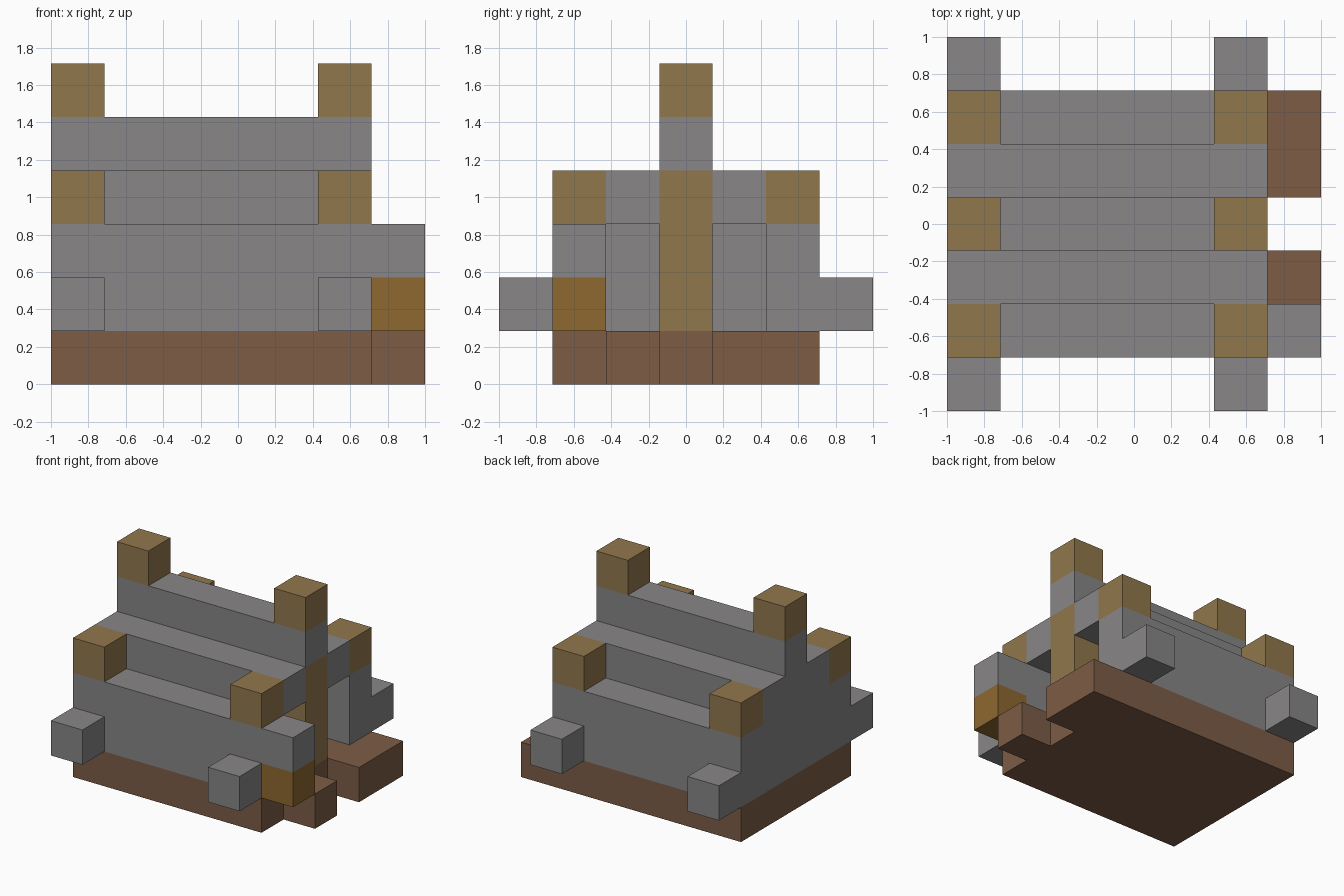
import bpy
import bmesh
from mathutils import Vector

cube = bpy.data.objects.get("Cube")
if cube:
    bpy.data.objects.remove(cube, do_unlink=True)

CELL = 2 / 7  # edge of one building block


def material(name, rgb):
    """Flat material from 0-255 display values."""
    linear = [((c / 255 + 0.055) / 1.055) ** 2.4 for c in rgb]
    mat = bpy.data.materials.new(name)
    mat.use_nodes = True
    mat.diffuse_color = (*linear, 1)
    bsdf = mat.node_tree.nodes["Principled BSDF"]
    bsdf.inputs["Base Color"].default_value = (*linear, 1)
    bsdf.inputs["Roughness"].default_value = 0.9
    return mat


STONE = material("grey stone", (136, 134, 135))
TIMBER = material("pale timber", (145, 119, 77))
CRATE = material("amber wood", (142, 104, 48))
EARTH = material("brown earth", (125, 92, 70))


def block(name, mat, x, y, z):
    """Box spanning the given (start, end) block ranges on each axis."""
    mesh = bpy.data.meshes.new(name)
    bm = bmesh.new()
    bmesh.ops.create_cube(bm, size=1)
    low = Vector((x[0], y[0], z[0]))
    size = Vector((x[1], y[1], z[1])) - low
    for v in bm.verts:
        unit = v.co + Vector((0.5, 0.5, 0.5))
        v.co = (low + unit * size - Vector((3.5, 3.5, 0))) * CELL
    bm.to_mesh(mesh)
    bm.free()
    mesh.materials.append(mat)
    obj = bpy.data.objects.new(name, mesh)
    bpy.context.collection.objects.link(obj)
    return obj


# Ground slab, porch and doorstep
block("floor_slab", EARTH, (0, 6), (1, 6), (0, 1))
block("porch", EARTH, (6, 7), (4, 6), (0, 1))
block("doorstep", EARTH, (6, 7), (2, 3), (0, 1))

# Hollow shell: long walls, stepped roof and buttresses, front and back
for side, wall, roof, stub in (("front", 1, 2, 0), ("back", 5, 4, 6)):
    block(side + "_wall", STONE, (0, 6), (wall, wall + 1), (1, 3))
    block(side + "_roof_step", STONE, (0, 6), (roof, roof + 1), (3, 4))
    for end, x in (("right", 0), ("left", 5)):
        block(f"{side}_{end}_buttress", STONE, (x, x + 1), (stub, stub + 1), (1, 2))
        block(f"{side}_{end}_roof_post", TIMBER, (x, x + 1), (wall, wall + 1), (3, 4))

# Closed right end
block("right_wall", STONE, (0, 1), (2, 5), (1, 3))
block("right_gable", STONE, (0, 1), (3, 4), (3, 4))

# Ridge with a post at each end
block("roof_ridge", STONE, (0, 6), (3, 4), (4, 5))
for end, x in (("right", 0), ("left", 5)):
    block(end + "_ridge_post", TIMBER, (x, x + 1), (3, 4), (5, 6))

# Open left end: pillar between two doorways, crate under a stone cap
block("door_pillar", TIMBER, (5, 6), (3, 4), (1, 4))
block("side_crate", CRATE, (6, 7), (1, 2), (1, 2))
block("crate_cap", STONE, (6, 7), (1, 2), (2, 3))
